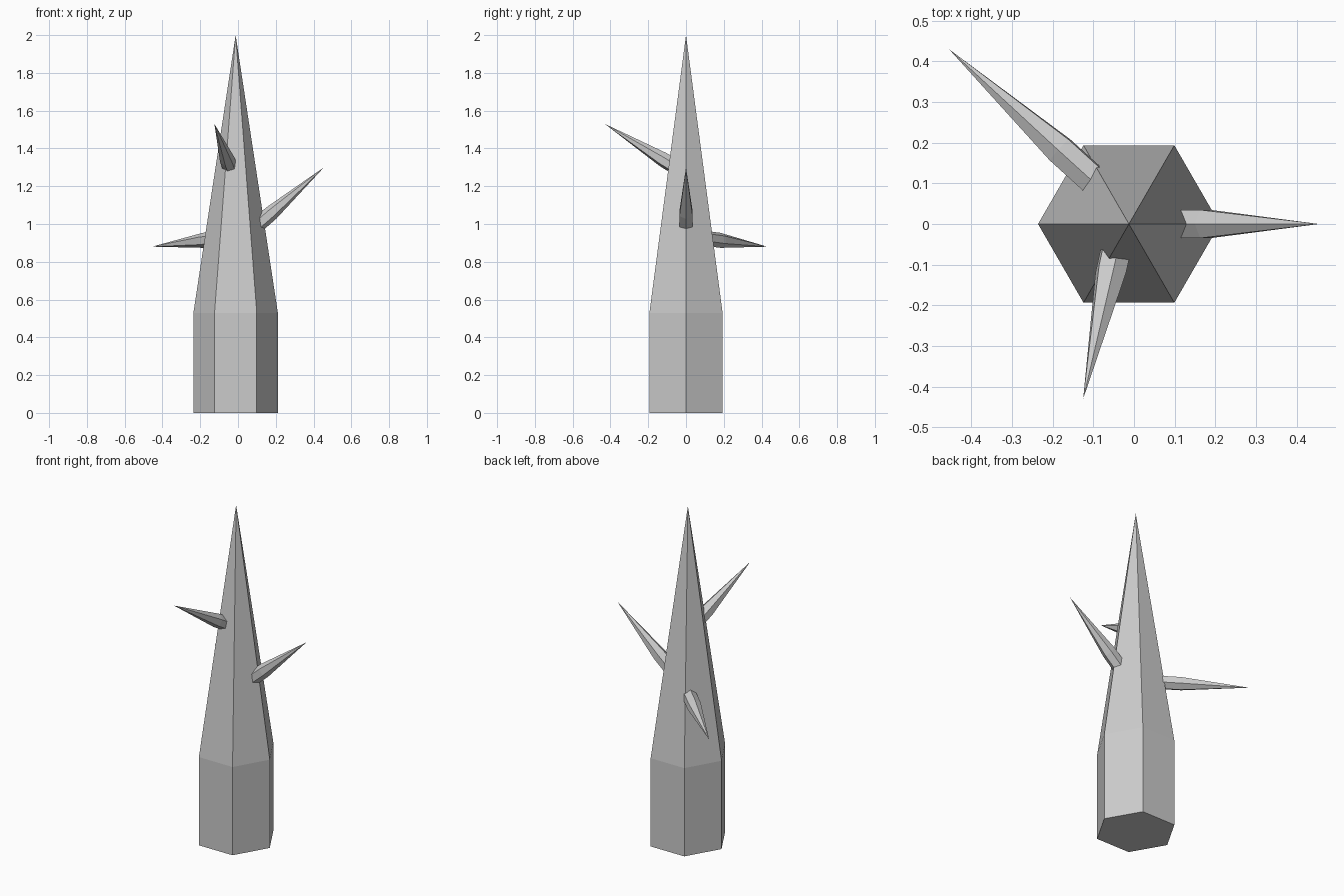
import bpy, bmesh
from math import radians, cos, sin, pi
from mathutils import Vector, Euler

if "Cube" in bpy.data.objects:
    bpy.data.objects.remove(bpy.data.objects["Cube"])


def spike(name, tip, radius, shoulder, length, rot=(0, 0, 0)):
    """Six-sided prism ending in a long point; placed so that its tip lands on `tip`."""
    bm = bmesh.new()
    rings = []
    for z in (0, shoulder):
        rings.append([bm.verts.new((radius * cos(i * pi / 3), radius * sin(i * pi / 3), z))
                      for i in range(6)])
    apex = bm.verts.new((0, 0, length))
    low, high = rings
    bm.faces.new(low[::-1])
    for i in range(6):
        j = (i + 1) % 6
        bm.faces.new((low[i], low[j], high[j], high[i]))
        bm.faces.new((high[i], high[j], apex))
    mesh = bpy.data.meshes.new(name)
    bm.to_mesh(mesh)
    bm.free()
    obj = bpy.data.objects.new(name, mesh)
    bpy.context.collection.objects.link(obj)
    euler = Euler([radians(a) for a in rot])
    obj.rotation_euler = euler
    obj.location = Vector(tip) - euler.to_matrix() @ Vector((0, 0, length))
    return obj


# Trunk
spike("trunk", (-0.0125, 0, 2.0), 0.2235, 0.53, 2.0)

# Branches: same shape as the trunk, tilted outwards
branches = {
    "right_branch": ((0.455, 0, 1.30), (0, 49, 0)),
    "front_branch": ((-0.125, -0.43, 1.53), (57, -19.7, 0)),
    "back_left_branch": ((-0.455, 0.43, 0.88), (-42, -97, 0)),
}
for name, (tip, rot) in branches.items():
    spike(name, tip, 0.04, 0.13, 0.5, rot)
